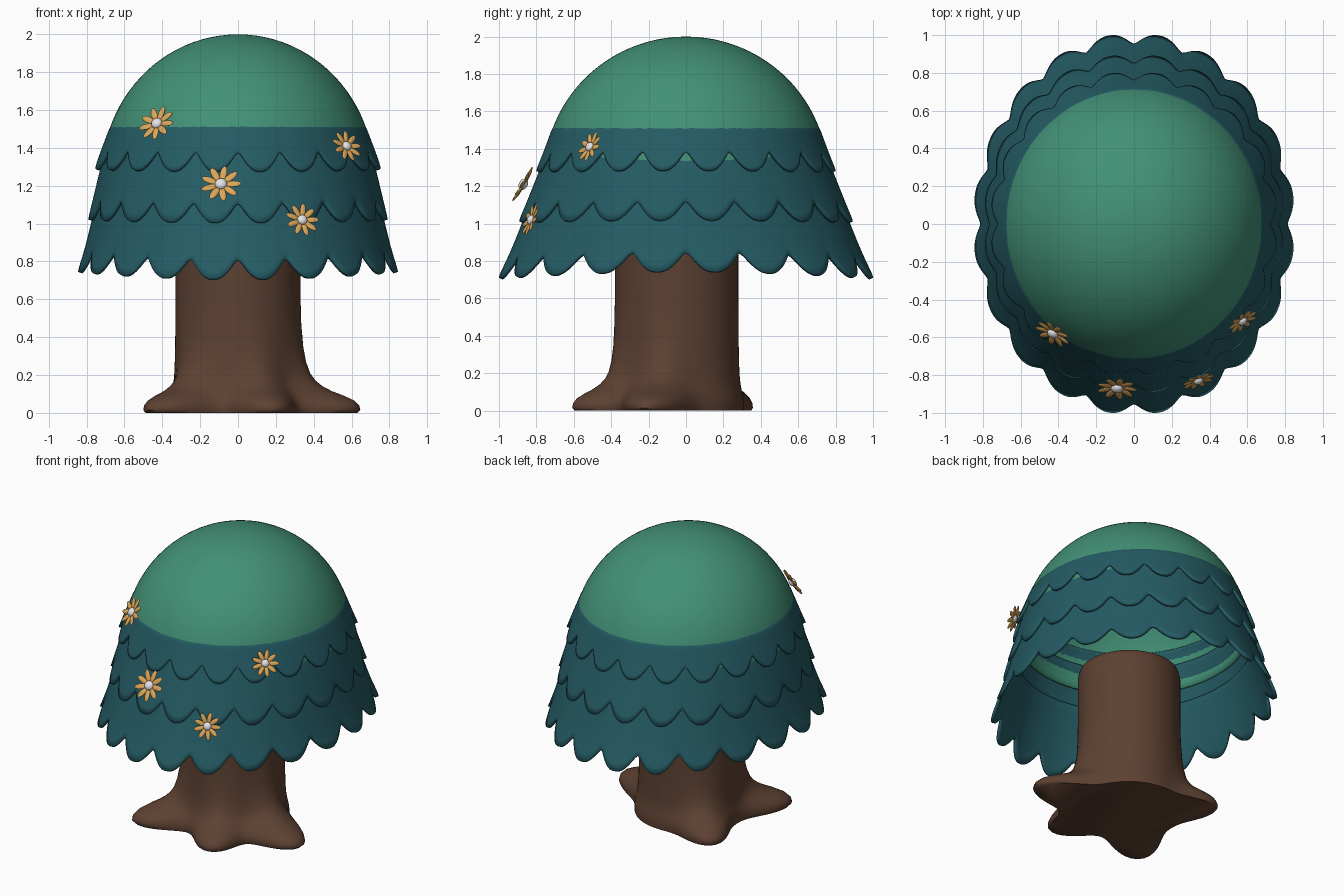
import bpy, bmesh, math
from mathutils import Vector, Matrix

if "Cube" in bpy.data.objects:
    bpy.data.objects.remove(bpy.data.objects["Cube"])


def material(name, rgb):
    m = bpy.data.materials.new(name)
    m.diffuse_color = (*rgb, 1)
    m.use_nodes = True
    m.node_tree.nodes["Principled BSDF"].inputs["Base Color"].default_value = m.diffuse_color
    return m


GREEN = material("leaf green", (0.055, 0.28, 0.18))
TEAL = material("deep teal", (0.018, 0.105, 0.128))
BROWN = material("bark brown", (0.108, 0.052, 0.031))
GOLD = material("petal gold", (0.70, 0.38, 0.10))
WHITE = material("flower white", (0.78, 0.78, 0.80))


def finish(name, bm, mats, angle=60):
    me = bpy.data.meshes.new(name)
    bm.to_mesh(me)
    bm.free()
    for m in mats:
        me.materials.append(m)
    ob = bpy.data.objects.new(name, me)
    bpy.context.collection.objects.link(ob)
    bpy.ops.object.select_all(action='DESELECT')
    ob.select_set(True)
    bpy.context.view_layer.objects.active = ob
    bpy.ops.object.shade_smooth_by_angle(angle=math.radians(angle))
    return ob


def loft(name, rings, mat, bottom=False, top=False, thickness=0):
    """Skin closed rings of points, ordered from bottom to top."""
    bm = bmesh.new()
    vs = [[bm.verts.new(p) for p in r] for r in rings]
    n = len(vs[0])
    for lo, hi in zip(vs, vs[1:]):
        for i in range(n):
            j = (i + 1) % n
            bm.faces.new((lo[i], lo[j], hi[j], hi[i]))
    if bottom:
        bm.faces.new(vs[0][::-1])
    if top:
        bm.faces.new(vs[-1])
    ob = finish(name, bm, [mat])
    if thickness:
        mod = ob.modifiers.new("thickness", 'SOLIDIFY')
        mod.thickness = thickness
        mod.offset = -1
    return ob


def interp(pts, z):
    """Half-widths (rx, ry) at height z from a top-down list of (z, rx, ry)."""
    for a, b in zip(pts, pts[1:]):
        if z >= b[0]:
            break
    t = (z - a[0]) / (b[0] - a[0])
    return a[1] + (b[1] - a[1]) * t, a[2] + (b[2] - a[2]) * t


# Green dome, an open elliptical shell
N = 80
rings = []
for k in range(25):
    a = math.radians(89.2) * k / 24
    c = math.cos(a)
    rings.append([(0.72 * c * math.sin(2 * math.pi * i / N),
                   -0.76 * c * math.cos(2 * math.pi * i / N),
                   1.25 + 0.75 * math.sin(a)) for i in range(N)])
loft("canopy_dome", rings, GREEN, top=True, thickness=0.015)


# Three scalloped leaf skirts, twenty lobes each
def skirt(name, profile, tip, height, lift):
    n, steps = 320, 10
    rings = []
    for k in range(steps + 1):
        t = 1 - k / steps
        ring = []
        for i in range(n):
            a = 2 * math.pi * i / n
            s = min(1, math.sqrt(math.sin(10 * a) ** 2 + 0.015))
            rim = tip + lift * math.sin(a) ** 2 + height * (1 - s) ** 1.15
            top = profile[0][0]
            z = top + (rim - top) * t
            rx, ry = interp(profile, z)
            puff = 1 + 0.010 * (s - 0.3) * t ** 3
            ring.append((rx * puff * math.sin(a), -ry * puff * math.cos(a), z))
        rings.append(ring)
    loft(name, rings, TEAL, thickness=0.02)


skirt("upper_leaf_skirt", [(1.527, 0.660, 0.699), (1.505, 0.679, 0.717),
      (1.38, 0.727, 0.764), (1.27, 0.762, 0.806)], 1.28, 0.115, 0.008)
skirt("middle_leaf_skirt", [(1.42, 0.690, 0.735), (1.29, 0.728, 0.782),
      (1.15, 0.762, 0.838), (1.00, 0.796, 0.898)], 1.01, 0.115, 0.01)
skirt("lower_leaf_skirt", [(1.16, 0.738, 0.815), (1.02, 0.772, 0.870),
      (0.86, 0.812, 0.935), (0.70, 0.860, 1.008)], 0.71, 0.12, 0.035)

# Trunk with four spreading roots: (tip x, tip y) measured from the trunk centre
roots = [(0.64, -0.18), (0.20, -0.55), (-0.47, -0.46), (-0.43, 0.37)]
flare = [(0, 0.95), (0.015, 1.0), (0.04, 0.98), (0.065, 0.90), (0.09, 0.74),
         (0.115, 0.54), (0.14, 0.39), (0.17, 0.27), (0.21, 0.18), (0.27, 0.11),
         (0.35, 0.06), (0.47, 0.02), (0.62, 0), (0.80, 0), (0.96, 0), (1.0, -0.04), (1.02, -0.15)]
rings = []
for z, g in flare:
    ring = []
    for i in range(96):
        a = 2 * math.pi * i / 96
        amp = 0.03
        for x, y in roots:
            d = (a - math.atan2(y, x) + math.pi) % (2 * math.pi) - math.pi
            amp += (math.hypot(x, y) - 0.355) * math.exp(-(d / 0.36) ** 2)
        r = 0.33 + (amp * g if g >= 0 else 0.3 * g)
        ring.append((r * math.cos(a), -0.05 + r * math.sin(a), z))
    rings.append(ring)
loft("trunk", rings, BROWN, bottom=True, top=True)


# Daisies: flat petals around a round centre
def flower(name, pos, normal, radius):
    frame = Matrix.Translation(pos) @ Vector(normal).to_track_quat('Z', 'Y').to_matrix().to_4x4()
    bm = bmesh.new()
    for k in range(9):
        m = (frame @ Matrix.Rotation(2 * math.pi * k / 9, 4, 'Z')
             @ Matrix.Translation((radius * 0.61, 0, 0))
             @ Matrix.Rotation(math.radians(-6), 4, 'Y')
             @ Matrix.Diagonal((radius * 0.41, radius * 0.18, radius * 0.07, 1)))
        bmesh.ops.create_uvsphere(bm, u_segments=14, v_segments=8, radius=1, matrix=m)
    finish(name + "_petals", bm, [GOLD])
    bm = bmesh.new()
    m = frame @ Matrix.Diagonal((radius * 0.3, radius * 0.3, radius * 0.22, 1))
    bmesh.ops.create_uvsphere(bm, u_segments=20, v_segments=12, radius=1, matrix=m)
    finish(name + "_centre", bm, [WHITE])


flower("upper_left_flower", (-0.43, -0.58, 1.53), (-0.45, -0.75, 0.50), 0.100)
flower("middle_flower", (-0.09, -0.87, 1.21), (-0.05, -0.85, 0.50), 0.106)
flower("lower_right_flower", (0.34, -0.83, 1.02), (0.32, -0.88, 0.35), 0.090)
flower("upper_right_flower", (0.575, -0.515, 1.41), (0.52, -0.72, 0.42), 0.087)
